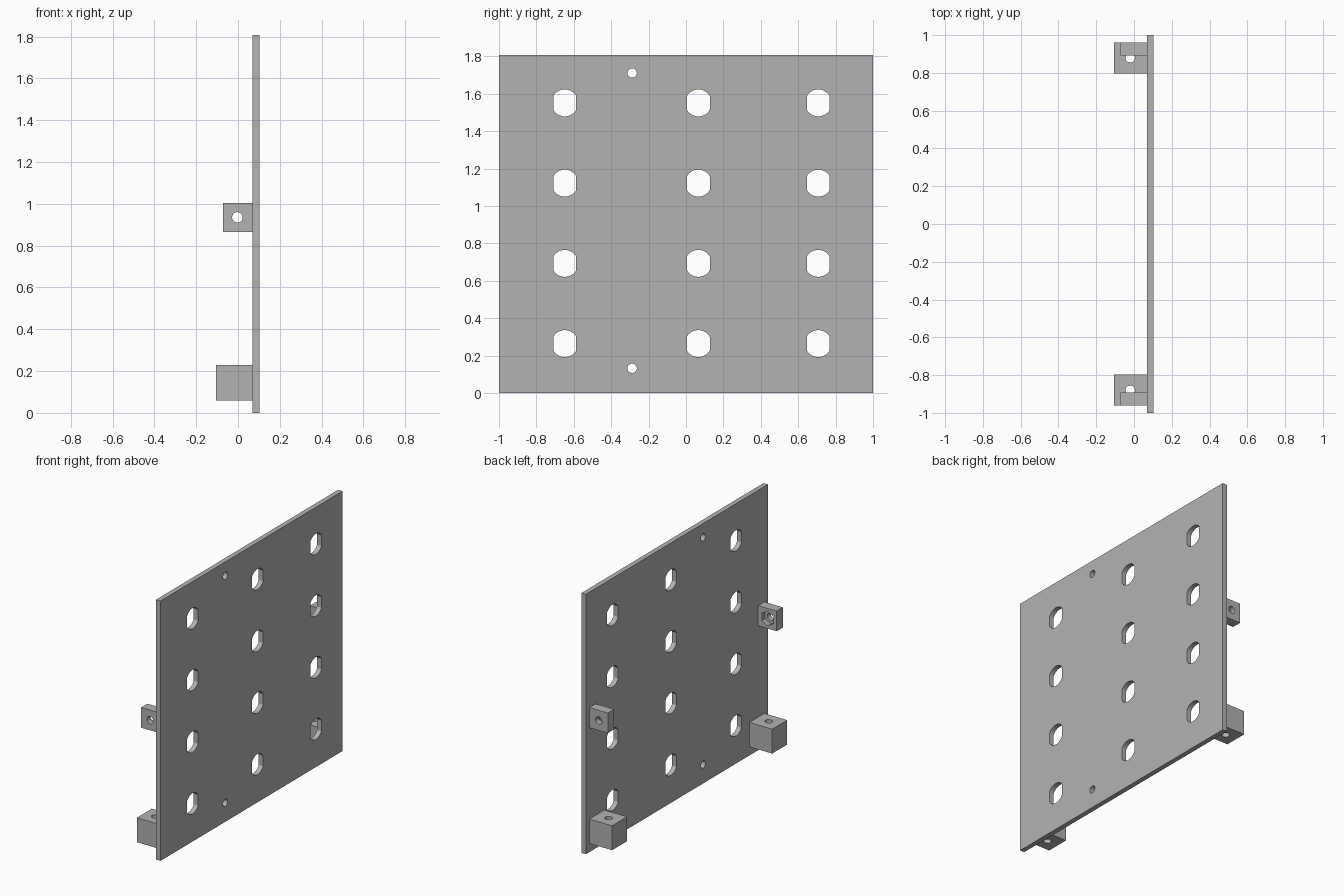
import bpy, bmesh
from math import cos, sin, pi, radians

cube = bpy.data.objects.get("Cube")
if cube:
    bpy.data.objects.remove(cube, do_unlink=True)

grey = bpy.data.materials.new("plain_grey")
grey.use_nodes = True
colour = (0.448, 0.448, 0.448, 1)
grey.diffuse_color = colour
grey.node_tree.nodes["Principled BSDF"].inputs["Base Color"].default_value = colour


def ring(cu, cv, r, sides=32, half_width=None, turn=0):
    """Regular outline, optionally flattened on both sides."""
    w = half_width or r
    return [(cu + max(-w, min(w, r * cos(turn + 2 * pi * i / sides))),
             cv + r * sin(turn + 2 * pi * i / sides)) for i in range(sides)]


def rect(u0, u1, v0, v1):
    return [(u0, v0), (u1, v0), (u1, v1), (u0, v1)]


def prisms(name, axis, lo, hi, outlines):
    """Extrude outlines along an axis into one object."""
    bm = bmesh.new()
    for outline in outlines:
        def loop(d):
            place = {"x": lambda u, v: (d, u, v),
                     "y": lambda u, v: (u, d, v),
                     "z": lambda u, v: (u, v, d)}[axis]
            return [bm.verts.new(place(u, v)) for u, v in outline]
        a, b = loop(lo), loop(hi)
        bm.faces.new(a)
        bm.faces.new(b)
        for i in range(len(a)):
            j = (i + 1) % len(a)
            bm.faces.new((a[i], a[j], b[j], b[i]))
    bmesh.ops.remove_doubles(bm, verts=bm.verts, dist=1e-5)
    bmesh.ops.recalc_face_normals(bm, faces=bm.faces)
    mesh = bpy.data.meshes.new(name)
    bm.to_mesh(mesh)
    bm.free()
    mesh.materials.append(grey)
    obj = bpy.data.objects.new(name, mesh)
    bpy.context.collection.objects.link(obj)
    return obj


def activate(obj):
    bpy.ops.object.select_all(action="DESELECT")
    obj.select_set(True)
    bpy.context.view_layer.objects.active = obj


def cut(obj, cutter):
    cutter.hide_render = True
    mod = obj.modifiers.new("cut", "BOOLEAN")
    mod.operation, mod.solver, mod.object = "DIFFERENCE", "EXACT", cutter
    activate(obj)
    bpy.ops.object.modifier_apply(modifier=mod.name)
    bpy.data.objects.remove(cutter, do_unlink=True)


def smooth(obj):
    activate(obj)
    bpy.ops.object.shade_smooth_by_angle(angle=radians(25))


# Panel with a grid of flat-sided holes and two small screw holes
panel = prisms("panel", "x", 0.07, 0.104, [rect(-1, 1, 0, 1.807)])
holes = [ring(y, 0.264 + 0.429 * row, 0.072, 48, 0.061)
         for y in (-0.648, 0.066, 0.707) for row in range(4)]
holes += [ring(-0.288, z, 0.025) for z in (0.132, 1.711)]
cut(panel, prisms("panel_cutter", "x", 0, 0.2, holes))
smooth(panel)

# Mounting blocks on both edges of the panel
for side, label in ((-1, "front"), (1, "back")):
    # Lower block with a vertical hole
    lower = prisms(label + "_lower_block", "z", 0.06, 0.23,
                   [rect(-0.105, 0.07, *sorted((side * 0.797, side * 0.962)))])
    cut(lower, prisms("bore", "z", 0, 0.3, [ring(-0.02, side * 0.88, 0.025)]))
    smooth(lower)

    # Upper lug with a cross hole and a hexagonal nut pocket on its inner face
    lug = prisms(label + "_upper_lug", "y", side * 0.893, side * 0.962,
                 [rect(-0.072, 0.07, 0.865, 1.005)])
    cut(lug, prisms("bore", "y", side * 0.8, side * 1.05,
                    [ring(-0.003, 0.935, 0.025)]))
    cut(lug, prisms("pocket", "y", side * 0.85, side * 0.925,
                    [ring(-0.003, 0.935, 0.05, 6, turn=pi / 6)]))
    smooth(lug)
